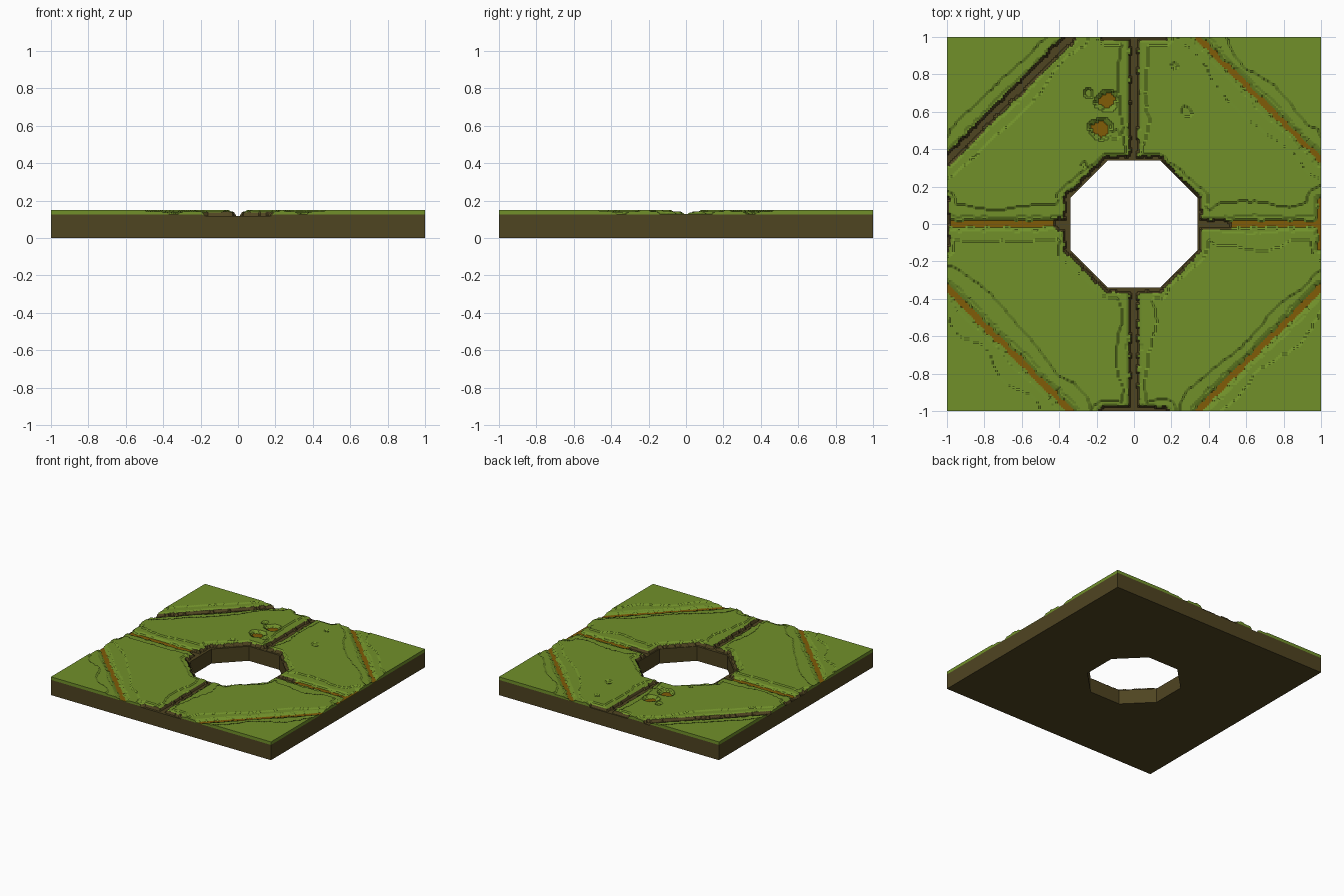
import bpy, bmesh
from mathutils import Vector, noise

if "Cube" in bpy.data.objects:
    bpy.data.objects.remove(bpy.data.objects["Cube"])

R, C = 0.34, 0.48            # octagon hole: half width, and |x|+|y| limit of its diagonals
TOP, SOIL, LOW = 0.15, 0.125, 0.112


def material(name, rgb):
    m = bpy.data.materials.new(name)
    m.diffuse_color = (*[(c / 255) ** 2.2 for c in rgb], 1)
    m.use_nodes = True
    m.node_tree.nodes["Principled BSDF"].inputs["Base Color"].default_value = m.diffuse_color
    return m


GREEN, EARTH, CLAY = 0, 1, 2
mats = [material("moss_green", (112, 143, 46)),
        material("dark_earth", (80, 70, 38)),
        material("brown_clay", (128, 92, 16))]


def make_object(name, bm):
    bmesh.ops.recalc_face_normals(bm, faces=bm.faces)
    me = bpy.data.meshes.new(name)
    bm.to_mesh(me)
    bm.free()
    ob = bpy.data.objects.new(name, me)
    for m in mats:
        me.materials.append(m)
    bpy.context.collection.objects.link(ob)
    return ob


# joints between slabs: start, end, floor height, floor half width, terrace width
DEEP, SHALLOW = 0.119, 0.129
a = C - R
joints = [
    ((0, R), (0, 1), DEEP, 0.022, 0.05),
    ((0, -R), (0, -1), DEEP, 0.022, 0.06),
    ((-1, 0), (-0.4, 0), SHALLOW, 0.022, 0.07),
    ((-0.4, 0), (-R, 0), DEEP, 0.03, 0.05),
    ((R, 0), (0.49, 0), DEEP, 0.022, 0.06),
    ((0.49, 0), (1, 0), SHALLOW, 0.022, 0.09),
    ((-1, R), (-R, 1), DEEP, 0.024, 0.07),
    ((1, R), (R, 1), SHALLOW, 0.021, 0.08),
    ((-1, -R), (-R, -1), SHALLOW, 0.023, 0.09),
    ((1, -R), (R, -1), SHALLOW, 0.023, 0.07),
    ((-0.16, 1), (0.16, 1), DEEP, 0.014, 0.03),
    ((-0.16, -1), (0.16, -1), DEEP, 0.022, 0.04),
    ((-1, -0.13), (-1, 0.13), DEEP, 0.010, 0.03),
    ((1, -0.13), (1, 0.13), SHALLOW, 0.022, 0.05),
]
ring = [(R, a), (a, R), (-a, R), (-R, a), (-R, -a), (-a, -R), (a, -R), (R, -a)]
rim_width = [0.008, 0.02, 0.022, 0.03, 0.02, 0.022, 0.012, 0.016]
for i, w in enumerate(rim_width):
    joints.append((ring[i], ring[(i + 1) % 8], DEEP, w, 0.03))
# worn patches: centre, radius, floor height
pits = [((-0.18, 0.51), 0.05, SHALLOW), ((-0.145, 0.66), 0.045, SHALLOW),
        ((-0.24, 0.70), 0.022, 0.137), ((0.28, 0.60), 0.03, 0.143),
        ((-0.10, 0.48), 0.025, 0.143), ((-0.27, 0.32), 0.015, 0.143),
        ((0.22, 0.85), 0.012, 0.143)]
segs = [(Vector(p), Vector(q) - Vector(p), f, w, t) for p, q, f, w, t in joints]


def height(x, y):
    p = Vector((x, y))
    fine = 0.010 * noise.noise((x * 22, y * 22, 3))
    wide = 1 + 0.9 * noise.noise((x * 4, y * 4, 7))
    z = TOP
    for s, v, floor, w, t in segs:
        k = min(1, max(0, (p - s).dot(v) / v.length_squared))
        d = (p - s - v * k).length
        if d > 0.25:
            continue
        d += fine
        if d < w:
            z = min(z, floor)
        elif d < w + 0.22 * t * wide:
            z = min(z, 0.137)
        elif d < w + t * wide:
            z = min(z, 0.143)
    for c, r, floor in pits:
        d = (p - Vector(c)).length + 1.5 * fine
        if d < r:
            z = min(z, floor)
        elif floor == SHALLOW and d < r + 0.012:
            z = min(z, 0.14)
    return z


# terraced top surface with octagonal opening
bm = bmesh.new()
bmesh.ops.create_grid(bm, x_segments=200, y_segments=200, size=1)
for sx in (-1, 1):
    for sy in (-1, 1):
        n = Vector((sx, sy, 0))
        near = [f for f in bm.faces if abs(f.calc_center_median().dot(n) - C) < 0.03]
        geom = near + list({e for f in near for e in f.edges}) + list({v for f in near for v in f.verts})
        bmesh.ops.bisect_plane(bm, geom=geom, dist=1e-5,
                               plane_co=(sx * C / 2, sy * C / 2, 0), plane_no=n)
hole = []
for f in bm.faces:
    c = f.calc_center_median()
    if max(abs(c.x), abs(c.y)) < R and abs(c.x) + abs(c.y) < C:
        hole.append(f)
bmesh.ops.delete(bm, geom=hole, context='FACES')
for v in bm.verts:
    v.co.z = height(v.co.x, v.co.y)
for f in bm.faces:
    zs = [v.co.z for v in f.verts]
    f.material_index = EARTH if min(zs) < SOIL else CLAY if max(zs) < 0.131 else GREEN

# thin edge band: moss above, earth below
edges = [e for e in bm.edges if e.is_boundary]
for level in (SOIL, LOW):
    out = bmesh.ops.extrude_edge_only(bm, edges=edges)["geom"]
    edges = [g for g in out if isinstance(g, bmesh.types.BMEdge) and g.is_boundary]
    for v in [g for g in out if isinstance(g, bmesh.types.BMVert)]:
        v.co.z = min(v.co.z - 0.0005, level)
    for f in [g for g in out if isinstance(g, bmesh.types.BMFace)]:
        c = f.calc_center_median()
        inner = max(abs(c.x), abs(c.y)) < 0.5
        low = max(v.co.z for v in f.verts) < SOIL + 0.002
        f.material_index = EARTH if inner or low or level == LOW else GREEN
make_object("mossy_paving", bm)

# solid earth base with the same opening
bm = bmesh.new()
b = a / R                    # the ring scaled out to the square edge
inner = [bm.verts.new((x, y, 0)) for x, y in ring]
outer = [bm.verts.new((x / R, y / R, 0)) for x, y in ring]
for i in range(8):
    j = (i + 1) % 8
    loop = [inner[i], outer[i], outer[j], inner[j]]
    if i % 2 == 0:           # diagonal sides reach a square corner
        x, y = ring[i]
        corner = bm.verts.new((1 if x > 0 else -1, 1 if y > 0 else -1, 0))
        loop.insert(2, corner)
    bm.faces.new(loop)
out = bmesh.ops.extrude_edge_only(bm, edges=[e for e in bm.edges if e.is_boundary])["geom"]
for g in out:
    if isinstance(g, bmesh.types.BMVert):
        g.co.z = LOW
for f in bm.faces:
    f.material_index = EARTH
make_object("earth_base", bm)
